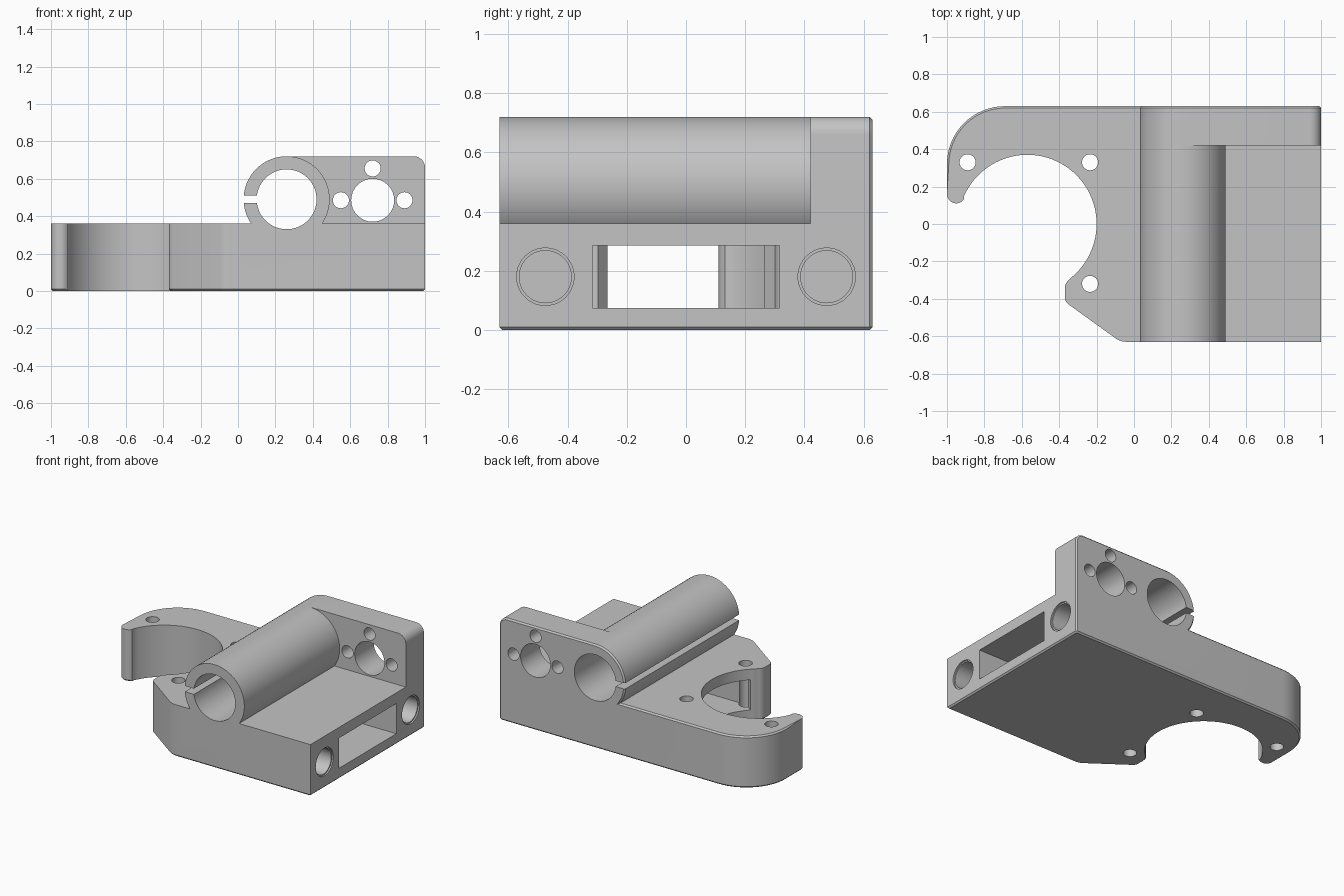
import bpy
import bmesh
from math import cos, sin, radians, hypot

if "Cube" in bpy.data.objects:
    bpy.data.objects.remove(bpy.data.objects["Cube"], do_unlink=True)

grey = bpy.data.materials.new("plain grey")
grey.use_nodes = True
COLOUR = (0.55, 0.55, 0.55, 1)
grey.diffuse_color = COLOUR
grey.node_tree.nodes["Principled BSDF"].inputs["Base Color"].default_value = COLOUR

FRONT, BACK, SIDE, DECK, TOP = -0.63, 0.63, 1.0, 0.36, 0.72
CHAMFER = 0.01
BORE_X, BORE_R = -0.57, 0.37          # motor opening
TUBE_X, TUBE_Z = 0.26, 0.49           # bearing tube


def arc(cx, cy, r, start, end, n):
    angles = [radians(start + (end - start) * i / n) for i in range(n + 1)]
    return [(cx + r * cos(a), cy + r * sin(a)) for a in angles]


def circle(cx, cy, r, n=32):
    return arc(cx, cy, r, 0, 360, n)[:-1]


def rect(x0, y0, x1, y1):
    return [(x0, y0), (x1, y0), (x1, y1), (x0, y1)]


def prism(name, points, axis, low, high, chamfer=None):
    """Extrude a profile along an axis; chamfer the edges whose midpoint passes the rule."""
    place = {"x": lambda a, b, t: (t, a, b),
             "y": lambda a, b, t: (a, t, b),
             "z": lambda a, b, t: (a, b, t)}[axis]
    bm = bmesh.new()
    ends = [[bm.verts.new(place(a, b, t)) for a, b in points] for t in (low, high)]
    for ring in ends:
        bm.faces.new(ring)
    for i in range(len(points)):
        j = (i + 1) % len(points)
        bm.faces.new((ends[0][i], ends[0][j], ends[1][j], ends[1][i]))
    bmesh.ops.recalc_face_normals(bm, faces=bm.faces)
    if chamfer:
        edges = [e for e in bm.edges if chamfer((e.verts[0].co + e.verts[1].co) / 2)]
        bmesh.ops.bevel(bm, geom=edges, offset=CHAMFER, segments=1, affect="EDGES")
    mesh = bpy.data.meshes.new(name)
    bm.to_mesh(mesh)
    bm.free()
    mesh.materials.append(grey)
    obj = bpy.data.objects.new(name, mesh)
    bpy.context.collection.objects.link(obj)
    return obj


def combine(body, other, operation):
    mod = body.modifiers.new(other.name, "BOOLEAN")
    mod.operation, mod.solver, mod.object = operation, "EXACT", other
    bpy.context.view_layer.objects.active = body
    bpy.ops.object.modifier_apply(modifier=mod.name)
    bpy.data.objects.remove(other, do_unlink=True)


def base_chamfer(mid):
    outside_bore = hypot(mid.x - BORE_X, mid.y) > BORE_R + 0.003
    lower = mid.z < 0.001
    upper_back = mid.z > DECK - 0.001 and mid.y > 0.3 and mid.x < 0.98
    return outside_bore and (lower or upper_back)


def back_rim(mid):
    return mid.y > BACK - 0.001


# Base with its hooked arm, motor opening and tapered jaw
outline = [(SIDE, FRONT), (SIDE, BACK - CHAMFER), (SIDE - CHAMFER, BACK)]
outline += arc(-0.69, 0.32, 0.31, 90, 180, 16)
outline += arc(-0.95, 0.16, 0.05, 180, 325, 8)
outline += arc(BORE_X, 0, BORE_R, 156, -51, 48)
outline += arc(-0.31, -0.345, 0.06, 120, 180, 4)
outline += arc(-0.32, -0.39, 0.05, 180, 237, 4)
outline += arc(-0.04, -0.53, 0.1, 237, 270, 4)
body = prism("motor_bracket", outline, "z", 0, DECK, base_chamfer)

# Bearing tube and upright back plate
combine(body, prism("tube", circle(TUBE_X, TUBE_Z, 0.23, 64), "y", FRONT, BACK, back_rim), "UNION")
plate = [(TUBE_X, 0.1), (SIDE, 0.1)] + arc(0.94, 0.66, 0.06, 0, 90, 8) + [(TUBE_X, TOP)]
combine(body, prism("back_plate", plate, "y", 0.42, BACK, back_rim), "UNION")

# Tube bore and its clamping slit
cutters = [
    prism("tube_bore", circle(TUBE_X, TUBE_Z, 0.16, 64), "y", -0.8, 0.8),
    prism("slit", rect(-0.1, 0.47, 0.2, 0.51), "y", -0.8, 0.8),
]

# Central hole and three screw holes in the back plate
for x, z, r in [(0.72, 0.485, 0.115), (0.55, 0.485, 0.043),
                (0.89, 0.485, 0.043), (0.72, 0.655, 0.043)]:
    cutters.append(prism("plate_hole", circle(x, z, r), "y", 0.3, 0.8))

# Motor screw holes through the base
for x, y in [(-0.89, 0.33), (-0.235, 0.33), (-0.235, -0.32)]:
    cutters.append(prism("motor_screw_hole", circle(x, y, 0.043), "z", -0.2, 0.5))

# Belt slot from the side into the motor opening, narrowing at its inner end
slot = [(1.2, -0.315), (1.2, 0.315), (-0.25, 0.315), (-0.31, 0.265),
        (-0.4, 0.265), (-0.4, -0.265), (-0.31, -0.265), (-0.25, -0.315)]
cutters.append(prism("belt_slot", slot, "z", 0.075, 0.285))

# Blind rod sockets with a shallow wider mouth
for y in (-0.475, 0.475):
    cutters.append(prism("rod_socket", circle(y, 0.18, 0.088, 40), "x", 0.0, 1.2))
    cutters.append(prism("socket_mouth", circle(y, 0.18, 0.097, 40), "x", 0.99, 1.2))

for cutter in cutters:
    combine(body, cutter, "DIFFERENCE")

bpy.ops.object.select_all(action="DESELECT")
body.select_set(True)
bpy.context.view_layer.objects.active = body
bpy.ops.object.shade_smooth_by_angle(angle=radians(30))
